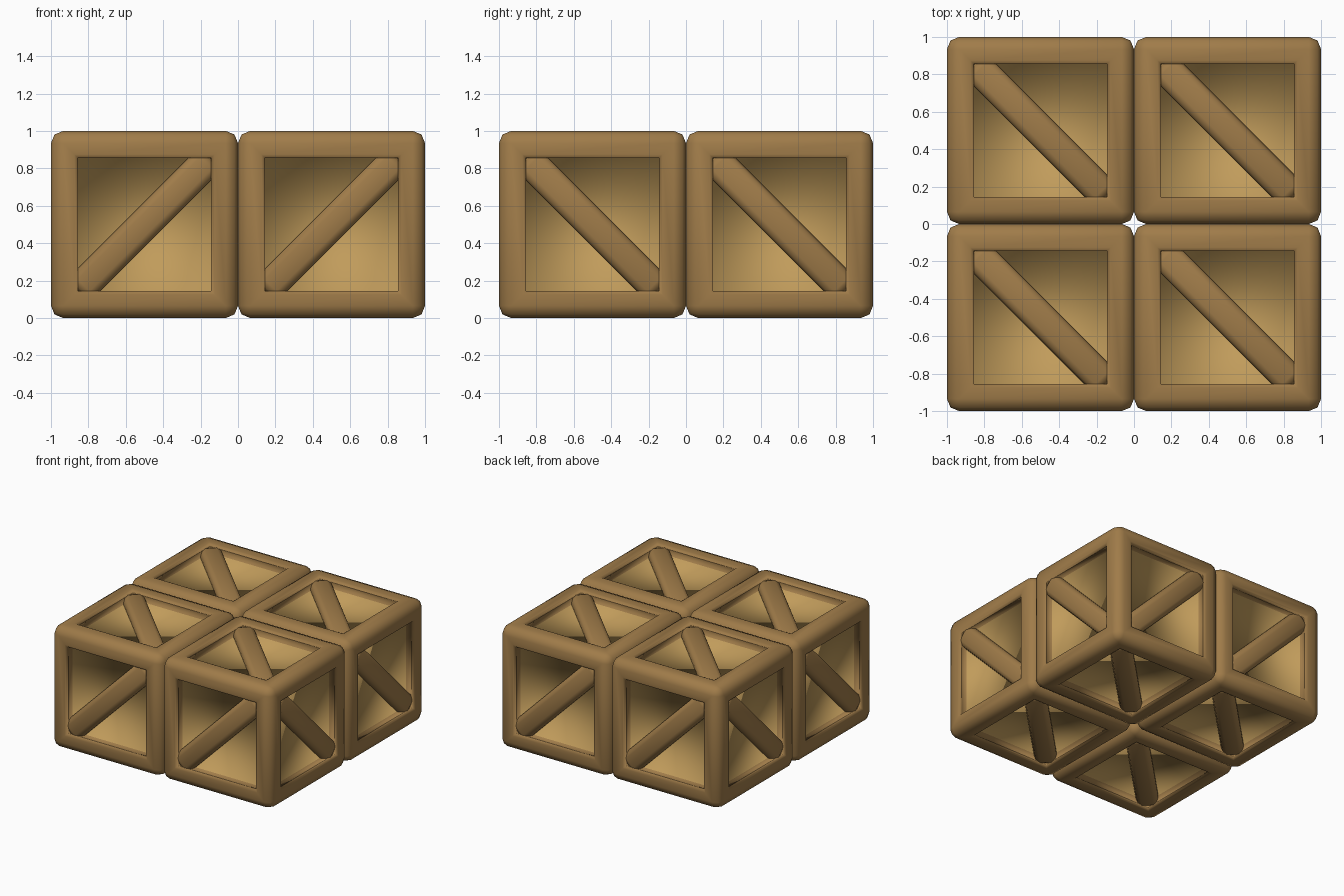
import bpy, bmesh, math
from mathutils import Matrix, Vector

if "Cube" in bpy.data.objects:
    bpy.data.objects.remove(bpy.data.objects["Cube"])

BEVEL, FRAME, DEPTH, LIP = 0.065, 0.145, 0.072, 0.02
BAR_W, BAR_T, BAR_L, BAR_DROP = 0.17, 0.14, 1.0, 0.016


def material(name, rgb):
    m = bpy.data.materials.new(name)
    m.diffuse_color = (*rgb, 1)
    m.use_nodes = True
    m.node_tree.nodes["Principled BSDF"].inputs["Base Color"].default_value = m.diffuse_color
    return m


frame_mat = material("frame_wood", (0.35, 0.20, 0.067))
panel_mat = material("panel_wood", (0.53, 0.33, 0.105))


def to_mesh(bm, name, mats):
    for f in bm.faces:
        f.smooth = True
    bmesh.ops.recalc_face_normals(bm, faces=bm.faces[:])
    me = bpy.data.meshes.new(name)
    bm.to_mesh(me)
    bm.free()
    for m in mats:
        me.materials.append(m)
    return me


# Crate body: rounded cube with a round-lipped recessed panel on every side
def crate_body():
    bm = bmesh.new()
    bmesh.ops.create_cube(bm, size=1)
    bmesh.ops.bevel(bm, geom=bm.edges[:], offset=BEVEL, segments=2,
                    profile=0.5, affect='EDGES')
    bm.normal_update()
    panels = [f for f in bm.faces if f.calc_area() > 0.5]
    normals = [f.normal.copy() for f in panels]
    # (inset, drop) steps: flat rim, then two steps rounding the lip
    steps = [(FRAME - BEVEL - LIP, 0), (LIP * 0.7, LIP * 0.3),
             (LIP * 0.3, LIP * 0.7)]
    for inset, drop in steps:
        bmesh.ops.inset_individual(bm, faces=panels, thickness=inset,
                                   use_even_offset=True)
        for f, n in zip(panels, normals):
            bmesh.ops.translate(bm, verts=f.verts[:], vec=-n * drop)
        bm.normal_update()
    for f, n in zip(panels, normals):
        new = bmesh.ops.extrude_discrete_faces(bm, faces=[f])["faces"][0]
        bmesh.ops.translate(bm, verts=new.verts[:], vec=-n * (DEPTH - LIP))
        new.material_index = 1
        walls = [w for e in new.edges for w in e.link_faces if w is not new]
        for w in walls:
            for e in w.edges:
                # sharp only where the wall meets the lip
                if not any(v in new.verts for v in e.verts):
                    e.smooth = False
    return to_mesh(bm, "crate_body", [frame_mat, panel_mat])


# Diagonal braces: outward normal and brace direction for each side
SIDES = [((0, -1, 0), (1, 0, 1)), ((0, 1, 0), (-1, 0, 1)),
         ((1, 0, 0), (0, 1, -1)), ((-1, 0, 0), (0, -1, -1)),
         ((0, 0, 1), (1, -1, 0)), ((0, 0, -1), (1, 1, 0))]


def crate_braces():
    bm = bmesh.new()
    for normal, along in SIDES:
        n, d = Vector(normal), Vector(along).normalized()
        rot = Matrix((n, d.cross(n), d)).transposed().to_4x4()
        place = Matrix.Translation(n * (0.5 - BAR_DROP - BAR_T / 2)) @ rot
        size = Matrix.Diagonal((BAR_T, BAR_W, BAR_L, 1))
        bmesh.ops.create_cube(bm, size=1, matrix=place @ size)
    # rounded bar edges and ends
    bmesh.ops.bevel(bm, geom=bm.edges[:], offset=0.04, segments=2,
                    profile=0.5, affect='EDGES')
    return to_mesh(bm, "crate_braces", [frame_mat])


# Four crates in a two by two block
body, braces = crate_body(), crate_braces()
for y, row in ((-0.5, "front"), (0.5, "back")):
    for x, side in ((-0.5, "left"), (0.5, "right")):
        for me, part in ((body, "crate"), (braces, "braces")):
            ob = bpy.data.objects.new(f"{row}_{side}_{part}", me)
            ob.location = (x, y, 0.5)
            bpy.context.collection.objects.link(ob)
